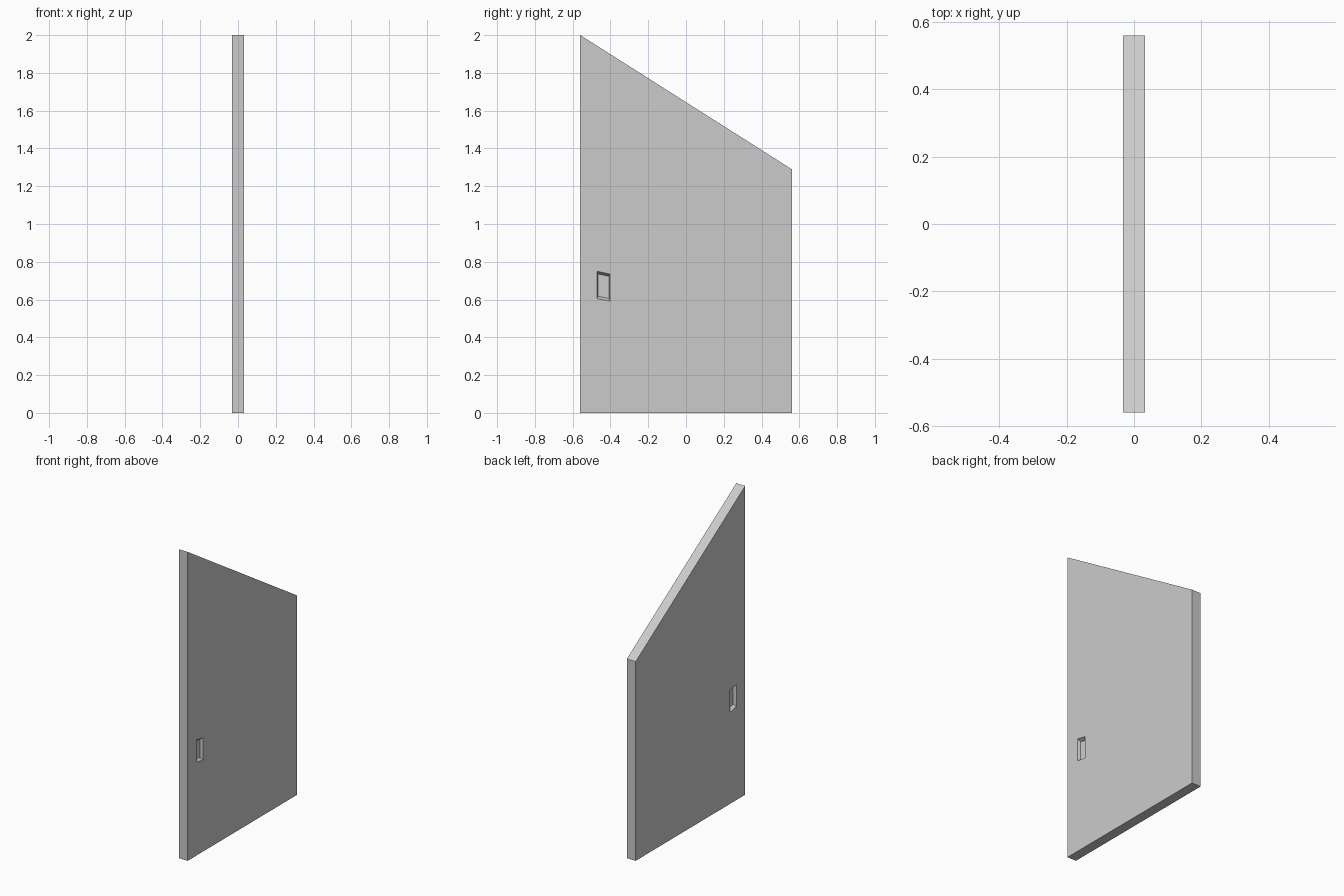
import bpy, bmesh

if "Cube" in bpy.data.objects:
    bpy.data.objects.remove(bpy.data.objects["Cube"])

T = 0.032       # half thickness
DEPTH = 0.02    # depth of the grip pocket

# y,z profiles: slanted panel, pocket opening, pocket floor
panel = [(-0.56, 0), (0.56, 0), (0.56, 1.29), (-0.56, 2.0)]
opening = [(-0.472, 0.605), (-0.402, 0.592), (-0.402, 0.735), (-0.472, 0.75)]
floor = [(-0.465, 0.617), (-0.408, 0.606), (-0.408, 0.723), (-0.465, 0.735)]


def loft(name, rings):
    """Skin a list of (x, profile) rings and cap both ends."""
    bm = bmesh.new()
    loops = [[bm.verts.new((x, y, z)) for y, z in prof] for x, prof in rings]
    for a, b in zip(loops, loops[1:]):
        n = len(a)
        for i in range(n):
            j = (i + 1) % n
            bm.faces.new((a[i], a[j], b[j], b[i]))
    bm.faces.new(loops[0][::-1])
    bm.faces.new(loops[-1])
    bmesh.ops.recalc_face_normals(bm, faces=bm.faces)
    mesh = bpy.data.meshes.new(name)
    bm.to_mesh(mesh)
    bm.free()
    obj = bpy.data.objects.new(name, mesh)
    bpy.context.collection.objects.link(obj)
    return obj


# Door panel with a recessed finger grip on both sides
loft("door_panel", [
    (-T + DEPTH, floor), (-T, opening), (-T, panel),
    (T, panel), (T, opening), (T - DEPTH, floor),
])
